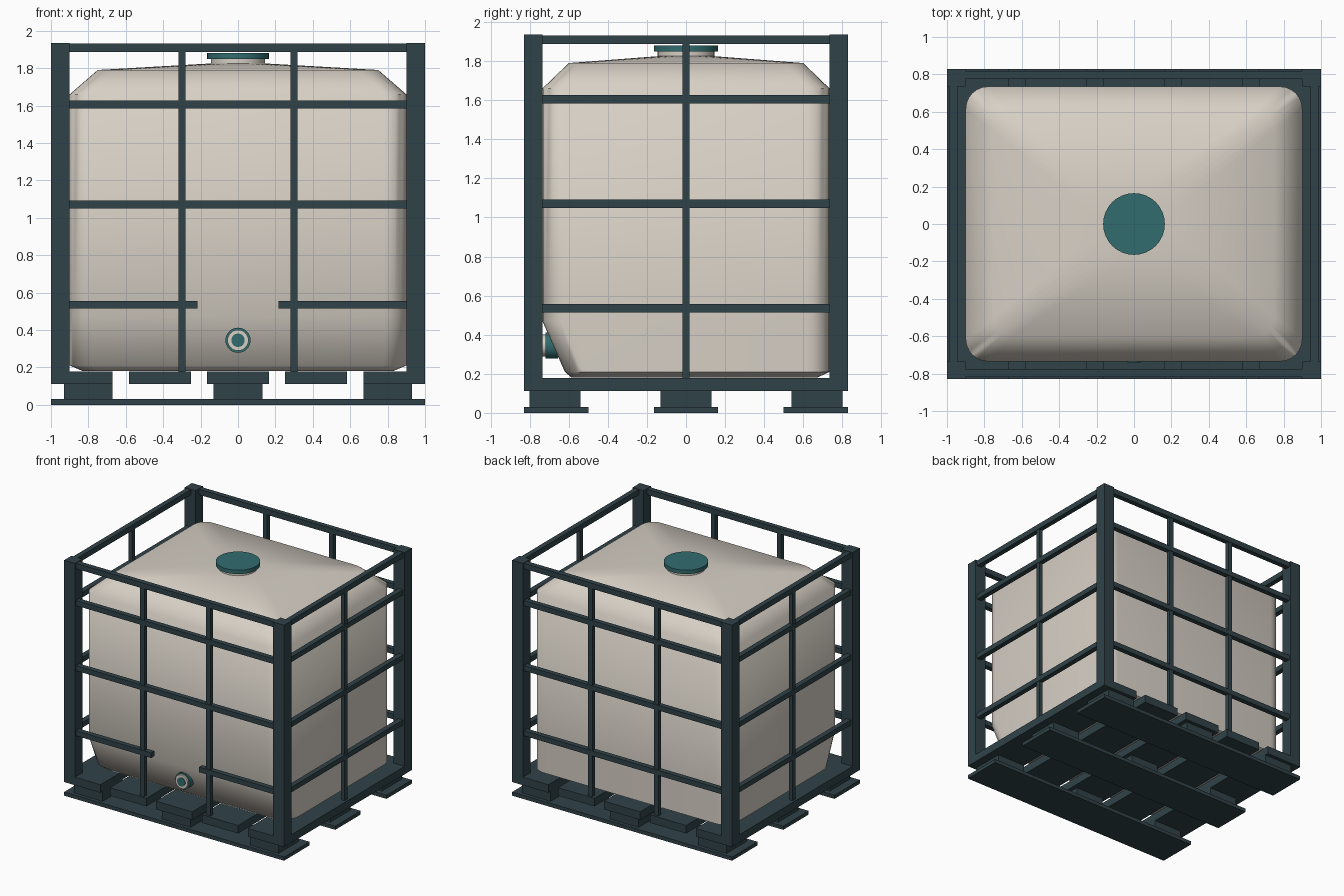
import bpy, bmesh, math
from mathutils import Matrix

if "Cube" in bpy.data.objects:
    bpy.data.objects.remove(bpy.data.objects["Cube"])


def material(name, rgb):
    m = bpy.data.materials.new(name)
    m.use_nodes = True
    m.diffuse_color = (*rgb, 1)
    bsdf = next(n for n in m.node_tree.nodes if n.type == 'BSDF_PRINCIPLED')
    bsdf.inputs["Base Color"].default_value = (*rgb, 1)
    return m


STEEL = material("dark steel", (0.03, 0.055, 0.066))
PLASTIC = material("pale plastic", (0.68, 0.63, 0.56))
TEAL = material("teal plastic", (0.032, 0.15, 0.156))


def finish(name, bm, mat, smooth=None):
    bmesh.ops.recalc_face_normals(bm, faces=bm.faces)
    mesh = bpy.data.meshes.new(name)
    bm.to_mesh(mesh)
    bm.free()
    mesh.materials.append(mat)
    ob = bpy.data.objects.new(name, mesh)
    bpy.context.collection.objects.link(ob)
    if smooth:
        bpy.ops.object.select_all(action='DESELECT')
        ob.select_set(True)
        bpy.context.view_layer.objects.active = ob
        bpy.ops.object.shade_smooth_by_angle(angle=math.radians(smooth))
    return ob


def box(name, x, y, z):
    """Box from (low, high) ranges."""
    bm = bmesh.new()
    bmesh.ops.create_cube(bm, size=1)
    for v in bm.verts:
        v.co = [r[0] if c < 0 else r[1] for c, r in zip(v.co, (x, y, z))]
    return finish(name, bm, STEEL)


def around(c, half):
    return (c - half, c + half)


def cylinder(name, radius, start, end, mat, along_y=False):
    bm = bmesh.new()
    bmesh.ops.create_cone(bm, cap_ends=True, segments=32, radius1=radius, radius2=radius,
                          depth=end - start,
                          matrix=Matrix.Translation((0, 0, (start + end) / 2)))
    if along_y:
        bm.transform(Matrix.Translation((0, 0, VALVE_Z)) @ Matrix.Rotation(math.pi / 2, 4, 'X'))
    return finish(name, bm, mat, 35)


# Tank: rounded rectangles lofted upwards (z, half width, front, back, corner radius)
SECTIONS = [
    (0.18, 0.83, -0.585, 0.67, 0.10),
    (0.21, 0.90, -0.62, 0.735, 0.12),
    (0.47, 0.90, -0.735, 0.735, 0.12),
    (1.66, 0.90, -0.735, 0.735, 0.12),
    (1.79, 0.75, -0.60, 0.60, 0.10),
    (1.825, 0.145, -0.145, 0.145, 0.145),
]
CORNER_STEPS = 6


def section_ring(bm, z, hx, front, back, r):
    ring = []
    corners = [(hx - r, back - r), (r - hx, back - r), (r - hx, front + r), (hx - r, front + r)]
    for q, (cx, cy) in enumerate(corners):
        for i in range(CORNER_STEPS + 1):
            a = (q + i / CORNER_STEPS) * math.pi / 2
            ring.append(bm.verts.new((cx + r * math.cos(a), cy + r * math.sin(a), z)))
    return ring


bm = bmesh.new()
rings = [section_ring(bm, *s) for s in SECTIONS]
for low, high in zip(rings, rings[1:]):
    for i in range(len(low)):
        j = (i + 1) % len(low)
        bm.faces.new((low[i], low[j], high[j], high[i]))
bm.faces.new(rings[0])
bm.faces.new(rings[-1])
bmesh.ops.remove_doubles(bm, verts=bm.verts, dist=0.0001)
finish("tank", bm, PLASTIC, 55)

# Filler neck and lid
cylinder("filler_neck", 0.145, 1.80, 1.85, PLASTIC)
cylinder("filler_lid", 0.165, 1.848, 1.88, TEAL)

# Outlet valve on the front
VALVE_Z = 0.345
cylinder("outlet_collar", 0.067, 0.655, 0.72, TEAL, True)
cylinder("outlet_pipe", 0.056, 0.58, 0.735, PLASTIC, True)
cylinder("outlet_plug", 0.036, 0.70, 0.74, TEAL, True)

# Pallet: skids, blocks and deck boards
for y in (-0.665, 0, 0.665):
    box("skid_board", (-1, 1), around(y, 0.165), (0, 0.03))
    for x in (-0.8, 0, 0.8):
        box("pallet_block", around(x, 0.13), around(y * 1.008, 0.13), (0.03, 0.112))
for x in (-0.835, -0.417, 0, 0.417, 0.835):
    box("deck_board", around(x, 0.165), (-0.83, 0.83), (0.112, 0.178))

# Cage: corner posts, rails and uprights
POST_X, POST_Y, RAIL_X, RAIL_Y = 0.90, 0.735, 0.965, 0.797
RAIL_LEVELS = [around(z, 0.021) for z in (0.535, 1.07, 1.605)] + [(1.887, 1.932)]
for sx in (-1, 1):
    for sy in (-1, 1):
        box("corner_post", sorted((sx, sx * POST_X)), sorted((sy * 0.83, sy * POST_Y)),
            (0.178, 1.935))
for s in (-1, 1):
    for level, z in enumerate(RAIL_LEVELS):
        box("side_rail", around(s * RAIL_X, 0.021), (-POST_Y, POST_Y), z)
        if s < 0 and level == 0:
            # the lowest front rail is split to clear the valve
            for side in (-1, 1):
                box("short_front_rail", sorted((side * 0.217, side * POST_X)),
                    around(-RAIL_Y, 0.021), z)
        else:
            box("end_rail", (-POST_X, POST_X), around(s * RAIL_Y, 0.021), z)
    box("side_upright", around(s * RAIL_X, 0.017), around(0, 0.018), (0.178, 1.887))
    for x in (-0.3, 0.3):
        box("end_upright", around(x, 0.019), around(s * RAIL_Y, 0.017), (0.178, 1.887))
